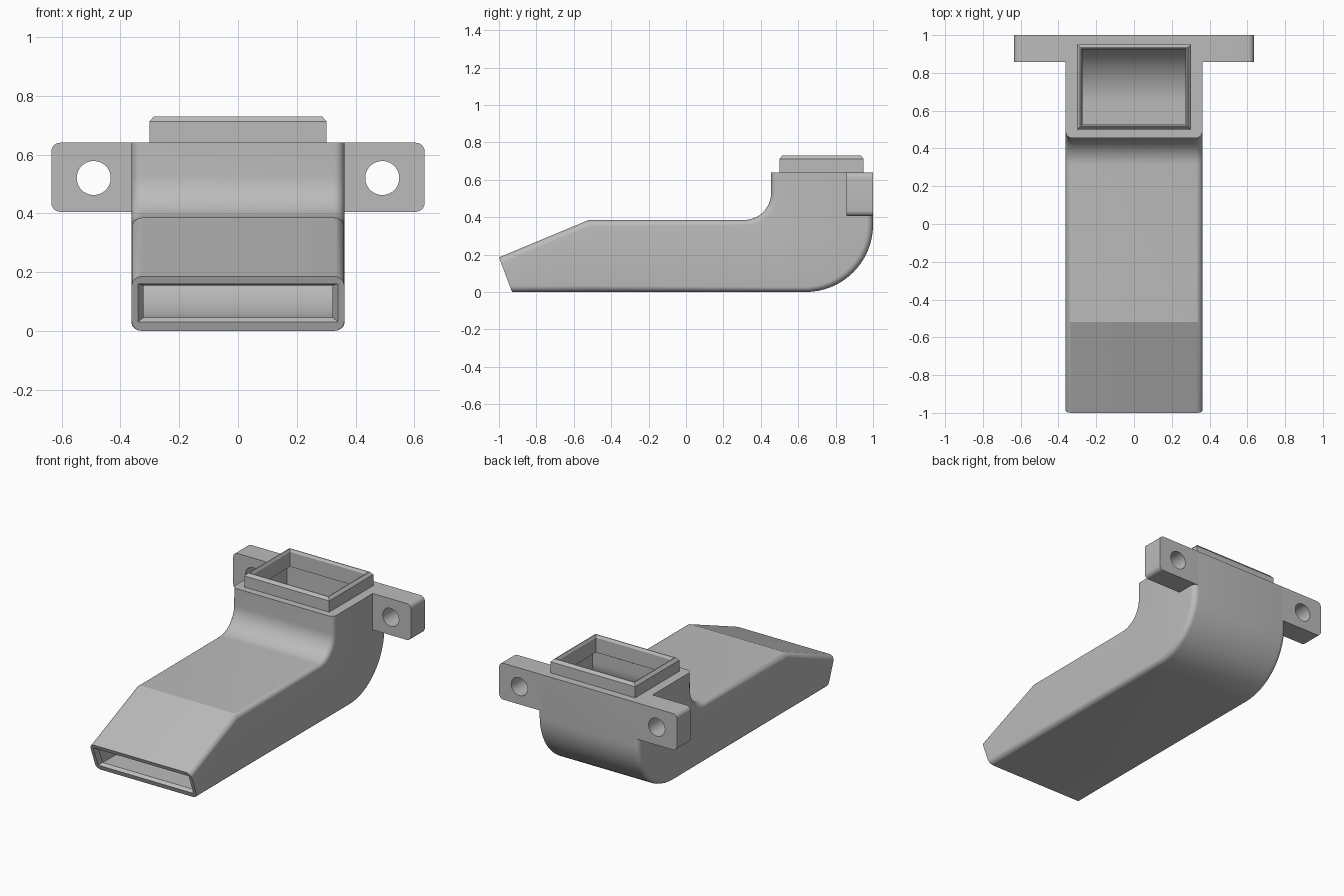
import bpy, bmesh, math
from mathutils import Vector

default = bpy.data.objects.get("Cube")
if default:
    bpy.data.objects.remove(default, do_unlink=True)

grey = bpy.data.materials.new("plain grey plastic")
grey.use_nodes = True
colour = (0.5, 0.5, 0.5, 1)
grey.diffuse_color = colour
grey.node_tree.nodes["Principled BSDF"].inputs["Base Color"].default_value = colour

STEPS = 7


def section(low, high, half, inner_r, outer_r=None, cx=0):
    """Rounded rectangle from low to high (y, z), spanning cx +- half in x."""
    outer_r = inner_r if outer_r is None else outer_r
    low, high = Vector((cx, *low)), Vector((cx, *high))
    mid, tall = (low + high) / 2, (high - low).length / 2
    up = (high - low).normalized()
    points = []
    for corner, (sx, sv) in enumerate([(1, 1), (-1, 1), (-1, -1), (1, -1)]):
        r = outer_r if sx > 0 else inner_r
        for i in range(STEPS + 1):
            a = math.pi / 2 * (corner + i / STEPS)
            u = sx * (half - r) + r * math.cos(a)
            v = sv * (tall - r) + r * math.sin(a)
            points.append(mid + Vector((u, 0, 0)) + up * v)
    return points


def closed_loft(name, rings, side=1):
    """Skin the rings in order and join the last one to the first."""
    bm = bmesh.new()
    loops = [[bm.verts.new((p.x * side, p.y, p.z)) for p in ring] for ring in rings]
    for k, a in enumerate(loops):
        b = loops[(k + 1) % len(loops)]
        for i in range(len(a)):
            j = (i + 1) % len(a)
            bm.faces.new((a[i], a[j], b[j], b[i]))
    bmesh.ops.remove_doubles(bm, verts=bm.verts, dist=1e-5)
    bmesh.ops.recalc_face_normals(bm, faces=bm.faces)
    mesh = bpy.data.meshes.new(name)
    bm.to_mesh(mesh)
    bm.free()
    mesh.materials.append(grey)
    obj = bpy.data.objects.new(name, mesh)
    bpy.context.collection.objects.link(obj)
    bpy.ops.object.select_all(action="DESELECT")
    obj.select_set(True)
    bpy.context.view_layer.objects.active = obj
    bpy.ops.object.shade_smooth_by_angle(angle=math.radians(20))
    return obj


def bend(wall, half, r, count=16):
    """Quarter turn from the flat duct to the upright neck."""
    rings = []
    for i in range(count + 1):
        a = math.pi / 2 * i / count
        s, c = math.sin(a), math.cos(a)
        big, small = 0.36 - wall, 0.145 + wall
        rings.append(section((0.64 + big * s, 0.36 - big * c),
                             (0.31 + small * s, 0.53 - small * c), half, r))
    return rings


def level(back, front, z, half, r=0):
    return section((back, z), (front, z), half, r)


# Outside skin of the duct, from the mouth to the shoulder
W, R = 0.362, 0.035
outside = [section((-0.93, 0), (-1, 0.185), W, R),
           section((-0.52, 0), (-0.52, 0.385), W, R)]
outside += bend(0, W, R) + [level(1, 0.455, 0.64, W, R)]

# Collar with chamfered rim
collar = [level(0.95, 0.5, 0.64, 0.302), level(0.95, 0.5, 0.712, 0.302),
          level(0.935, 0.515, 0.73, 0.286), level(0.93, 0.52, 0.73, 0.281),
          level(0.92, 0.53, 0.715, 0.272), level(0.92, 0.53, 0.62, 0.272)]

# Inside skin, from the collar back to the mouth
inside = [level(0.96, 0.495, 0.6, 0.322)] + bend(0.04, 0.322, 0)[::-1]
inside += [section((-0.51, 0.04), (-0.51, 0.345), 0.322, 0),
           section((-0.922, 0.045), (-0.967, 0.155), 0.322, 0),
           section((-0.941, 0.03), (-0.99, 0.16), 0.341, 0)]

closed_loft("duct_body", outside + collar + inside)

# Mounting lugs with bolt holes
for side, label in ((1, "left"), (-1, "right")):
    def lug(y):
        return section((y, 0.405), (y, 0.64), 0.155, 0, 0.03, 0.48)

    def hole(y):
        return section((y, 0.462), (y, 0.578), 0.058, 0.058, cx=0.491)

    closed_loft(label + "_mounting_lug", [hole(1), lug(1), lug(0.858), hole(0.858)], side)
